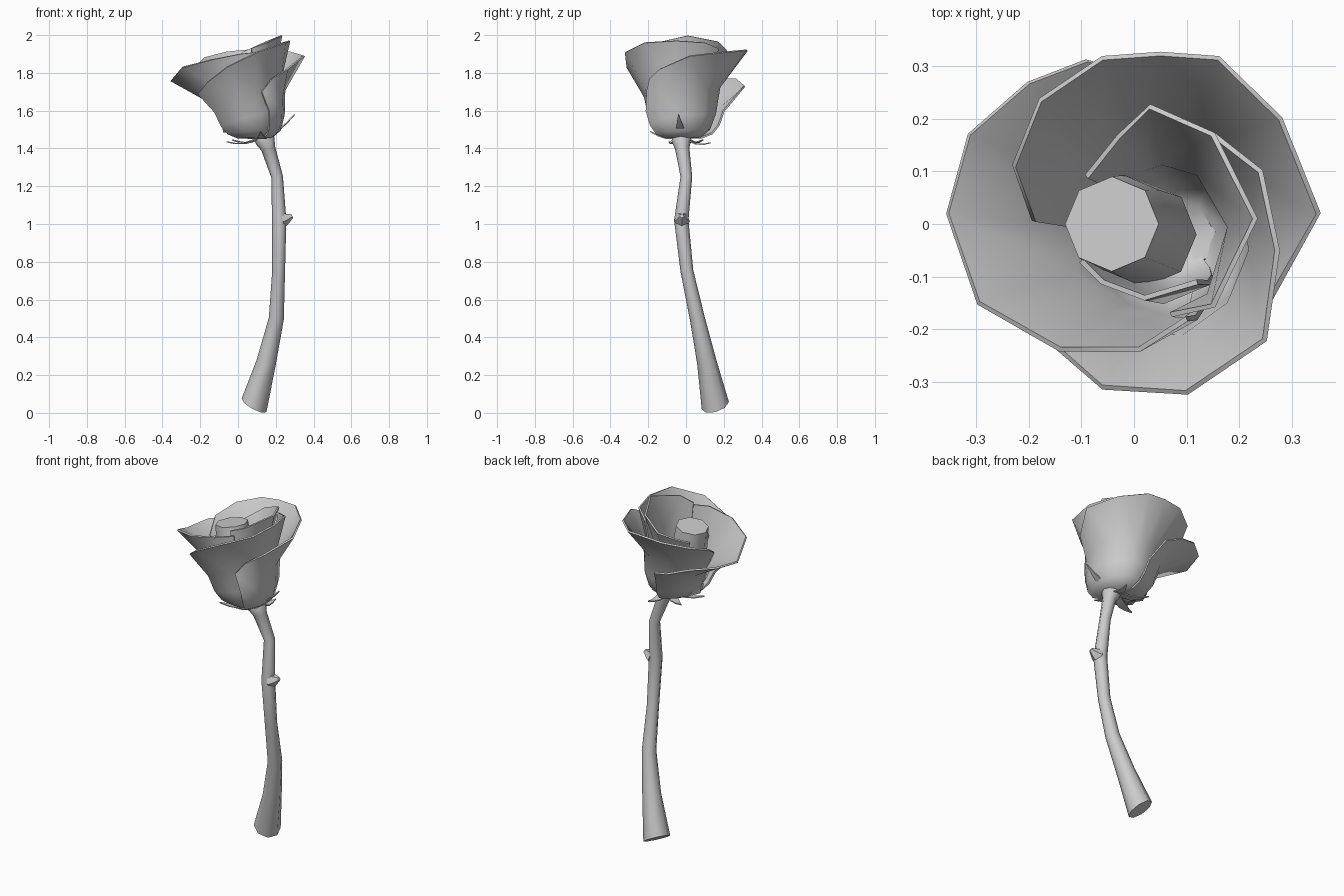
import bpy, bmesh, math
from mathutils import Vector

cube = bpy.data.objects.get("Cube")
if cube:
    bpy.data.objects.remove(cube, do_unlink=True)

GREY = (0.6, 0.6, 0.6, 1)
mat = bpy.data.materials.new("plain_grey")
mat.use_nodes = True
mat.diffuse_color = GREY
mat.node_tree.nodes["Principled BSDF"].inputs["Base Color"].default_value = GREY


def finish(name, bm, thickness=0, angle=50):
    """Turn a bmesh into a smooth-shaded object, thickened if asked."""
    bmesh.ops.recalc_face_normals(bm, faces=bm.faces)
    mesh = bpy.data.meshes.new(name)
    bm.to_mesh(mesh)
    bm.free()
    mesh.materials.append(mat)
    ob = bpy.data.objects.new(name, mesh)
    bpy.context.collection.objects.link(ob)
    bpy.ops.object.select_all(action='DESELECT')
    ob.select_set(True)
    bpy.context.view_layer.objects.active = ob
    if thickness:
        mod = ob.modifiers.new("Thickness", 'SOLIDIFY')
        mod.thickness = thickness
        mod.offset = 0
        bpy.ops.object.modifier_apply(modifier=mod.name)
    bpy.ops.object.shade_smooth_by_angle(angle=math.radians(angle))


def bridge(bm, rows, closed):
    """Join rows of vertices with quads."""
    for a, b in zip(rows, rows[1:]):
        n = len(a)
        for i in range(n if closed else n - 1):
            j = (i + 1) % n
            bm.faces.new((a[i], a[j], b[j], b[i]))


def tube(name, path, radii, sides, start=None):
    """Capped tube with rings square to the path; start tilts the first ring."""
    bm = bmesh.new()
    path = [Vector(p) for p in path]
    rows = []
    for i, (p, r) in enumerate(zip(path, radii)):
        t = path[min(i + 1, len(path) - 1)] - path[max(i - 1, 0)]
        if i == 0 and start:
            t = Vector(start)
        t.normalize()
        u = Vector((0, 1, 0)).cross(t).normalized()
        v = t.cross(u)
        ring = [math.tau * k / sides for k in range(sides)]
        rows.append([bm.verts.new(p + r * (u * math.cos(a) + v * math.sin(a))) for a in ring])
    bridge(bm, rows, True)
    bm.faces.new(rows[0])
    bm.faces.new(rows[-1])
    finish(name, bm)


# Stem, cut at a slant and swelling under the flower
tube("stem",
     [(.085, .155, .04), (.15, .11, .27), (.203, .06, .5), (.215, .005, .75), (.218, -.025, 1.02),
      (.207, .002, 1.25), (.16, -.02, 1.4), (.145, -.025, 1.44), (.135, -.02, 1.458)],
     [.075, .052, .04, .034, .038, .031, .038, .052, .05], 8, start=(.55, -.33, 1))

# Blunt thorn on the stem
tube("thorn", [(.235, -.022, 1.025), (.262, -.022, 1.032), (.287, -.022, 1.043)],
     [.045, .028, .012], 5)

# Bud in the middle of the flower
tube("bud", [(.02, -.02, 1.5), (-.02, -.005, 1.75), (-.042, 0, 1.885)], [.1, .098, .09], 8)

# Petal profile: share of rim height, distance from the flower's axis
BASE = 1.455
PROFILE = [(0, .01), (.015, .1), (.1, .15), (.28, .183), (.58, .207)]


def petal(name, rim, inner, outer):
    """Cupped petal below a rim line, spiralling from inner to outer scale."""
    bm = bmesh.new()
    columns = []
    for i, point in enumerate(rim):
        x, y, z = point
        scale = inner + (outer - inner) * i / (len(rim) - 1)
        a = math.atan2(y + .01, x - .02)
        col = []
        for t, r in PROFILE:
            h = BASE + t * (z - BASE)
            cx = .088 - .15 * (h - BASE)
            col.append(bm.verts.new((cx + .95 * r * scale * math.cos(a),
                                     -.02 + r * scale * math.sin(a), h)))
        col.append(bm.verts.new(point))
        columns.append(col)
    bridge(bm, columns, False)
    finish(name, bm, .01)


petal("back_petal",
      [(-.19, .005, 1.77), (-.228, .11, 1.835), (-.178, .235, 1.88), (-.06, .315, 1.91),
       (.05, .323, 1.92), (.16, .315, 1.92), (.278, .2, 1.91), (.35, .02, 1.89),
       (.26, -.14, 1.82), (.18, -.19, 1.77), (.125, -.205, 1.7)], .9, 1.04)
petal("front_petal",
      [(.15, .17, 1.93), (.24, .1, 1.96), (.272, -.05, 1.97), (.248, -.22, 1.96),
       (.1, -.32, 1.91), (-.06, -.31, 1.83), (-.163, -.22, 1.75), (-.21, -.1, 1.69)], .88, 1.03)
petal("side_petal",
      [(.1, -.18, 1.91), (.01, -.238, 1.9), (-.14, -.238, 1.87), (-.295, -.15, 1.83),
       (-.354, .02, 1.76), (-.313, .17, 1.77), (-.2, .268, 1.765), (-.09, .31, 1.73),
       (.01, .285, 1.7)], .84, 1.06)
petal("inner_petal",
      [(-.09, .09, 1.83), (-.03, .165, 1.87), (.03, .223, 1.91), (.15, .17, 1.965),
       (.23, .01, 1.997), (.15, -.155, 1.96), (.07, -.172, 1.93)], .6, .78)
petal("core_petal",
      [(.12, -.11, 1.82), (.02, -.14, 1.82), (-.06, -.11, 1.82), (-.1, -.07, 1.82)], .62, .6)

# Sepals: narrow pointed leaves below the flower
root = Vector((.13, -.02, 1.46))
tips = [(.3, -.04, 1.58), (.12, -.19, 1.49), (-.06, -.09, 1.435), (-.03, .09, 1.445), (.16, .13, 1.43)]
for n, tip in enumerate(tips):
    bm = bmesh.new()
    reach = Vector(tip) - root
    side = reach.cross(Vector((0, 0, 1))).normalized()
    rows = []
    for t, w in ((.1, .022), (.5, .024), (.75, .013), (1, .002)):
        p = root + reach * t - Vector((0, 0, .022 * math.sin(math.pi * t)))
        rows.append([bm.verts.new(p + side * w * s) for s in (-1, 1)])
    bridge(bm, rows, False)
    finish("sepal_%d" % (n + 1), bm, .006)
